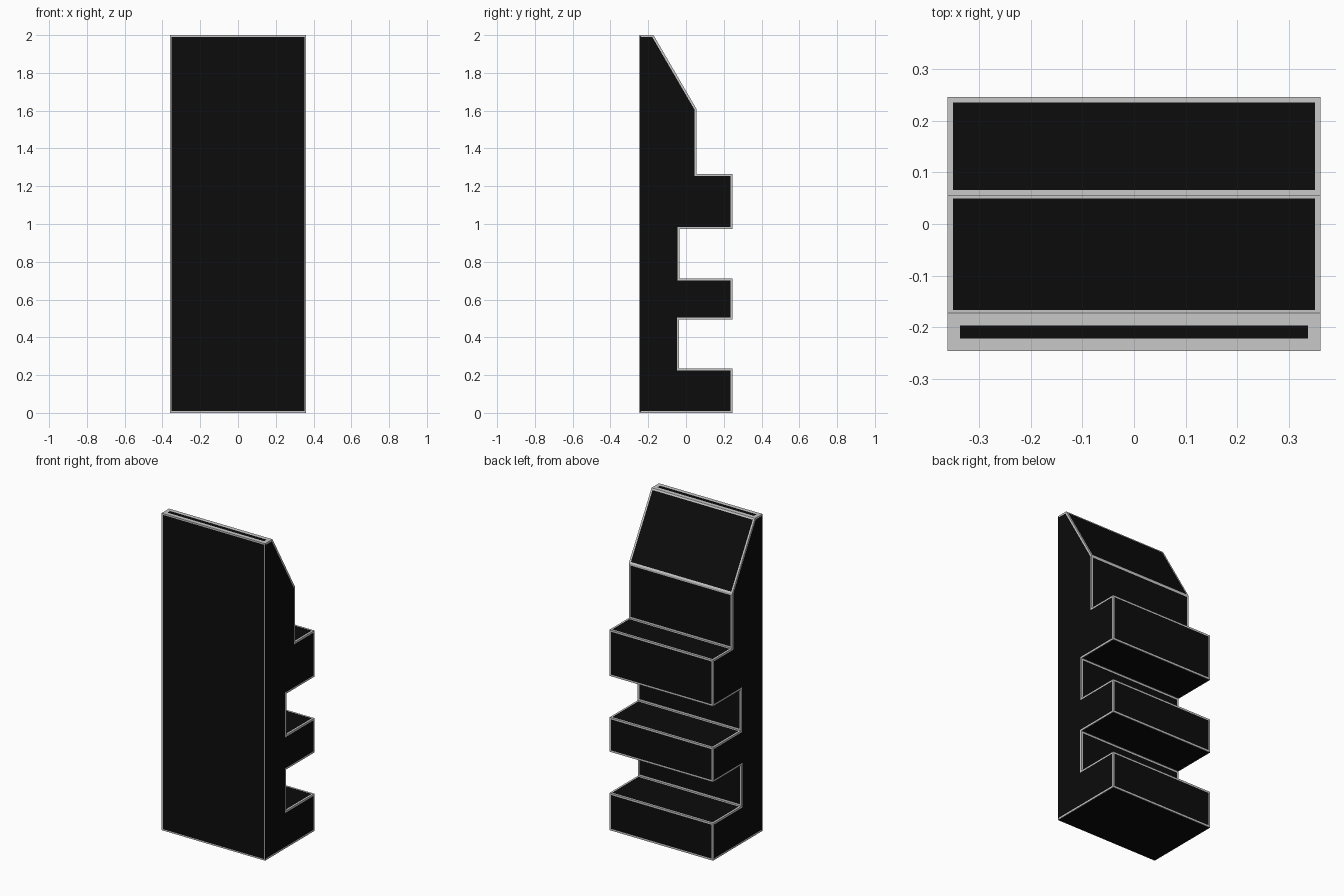
import bpy
import bmesh

if "Cube" in bpy.data.objects:
    bpy.data.objects.remove(bpy.data.objects["Cube"])


def flat_material(name, rgb):
    mat = bpy.data.materials.new(name)
    mat.diffuse_color = (*rgb, 1.0)
    mat.use_nodes = True
    mat.node_tree.nodes["Principled BSDF"].inputs["Base Color"].default_value = mat.diffuse_color
    return mat


HALF_WIDTH = 0.361
FRONT_Y = -0.246

# Side outline (y, z): slab with sloped top and three stepped blocks at the back
PROFILE = [(FRONT_Y, 0), (0.246, 0), (0.246, 0.235), (-0.037, 0.235),
           (-0.037, 0.495), (0.246, 0.495), (0.246, 0.712), (-0.034, 0.712),
           (-0.034, 0.973), (0.246, 0.973), (0.246, 1.265), (0.055, 1.265),
           (0.055, 1.61), (-0.172, 2.0), (FRONT_Y, 2.0)]

# Solid body extruded across x
bm = bmesh.new()
outline = bm.faces.new([bm.verts.new((-HALF_WIDTH, y, z)) for y, z in PROFILE])
extruded = bmesh.ops.extrude_face_region(bm, geom=[outline])
moved = [v for v in extruded["geom"] if isinstance(v, bmesh.types.BMVert)]
bmesh.ops.translate(bm, verts=moved, vec=(2 * HALF_WIDTH, 0, 0))
bmesh.ops.recalc_face_normals(bm, faces=bm.faces)
bm.normal_update()


def border_width(face):
    """Width of the pale edge line on a face, by direction."""
    n = face.normal
    if face.calc_center_median().z > 1.99:
        return 0.024
    if n.z < -0.5:
        return 0.004
    if n.y < -0.5:
        return 0.009
    return 0.011


# Pale edge lines inset into every face
for face in list(bm.faces):
    on_side = abs(face.normal.x) > 0.5
    rim = bmesh.ops.inset_individual(bm, faces=[face], thickness=border_width(face),
                                     use_even_offset=True)["faces"]
    for strip in rim:
        # the front edge of each side stays black
        at_front = on_side and strip.calc_center_median().y < FRONT_Y + 0.012
        strip.material_index = 0 if at_front else 1

mesh = bpy.data.meshes.new("stepped_slab")
bm.to_mesh(mesh)
bm.free()
mesh.materials.append(flat_material("black", (0.0035, 0.0035, 0.0035)))
mesh.materials.append(flat_material("pale grey edge", (0.58, 0.58, 0.58)))
slab = bpy.data.objects.new("stepped_slab", mesh)
bpy.context.collection.objects.link(slab)
